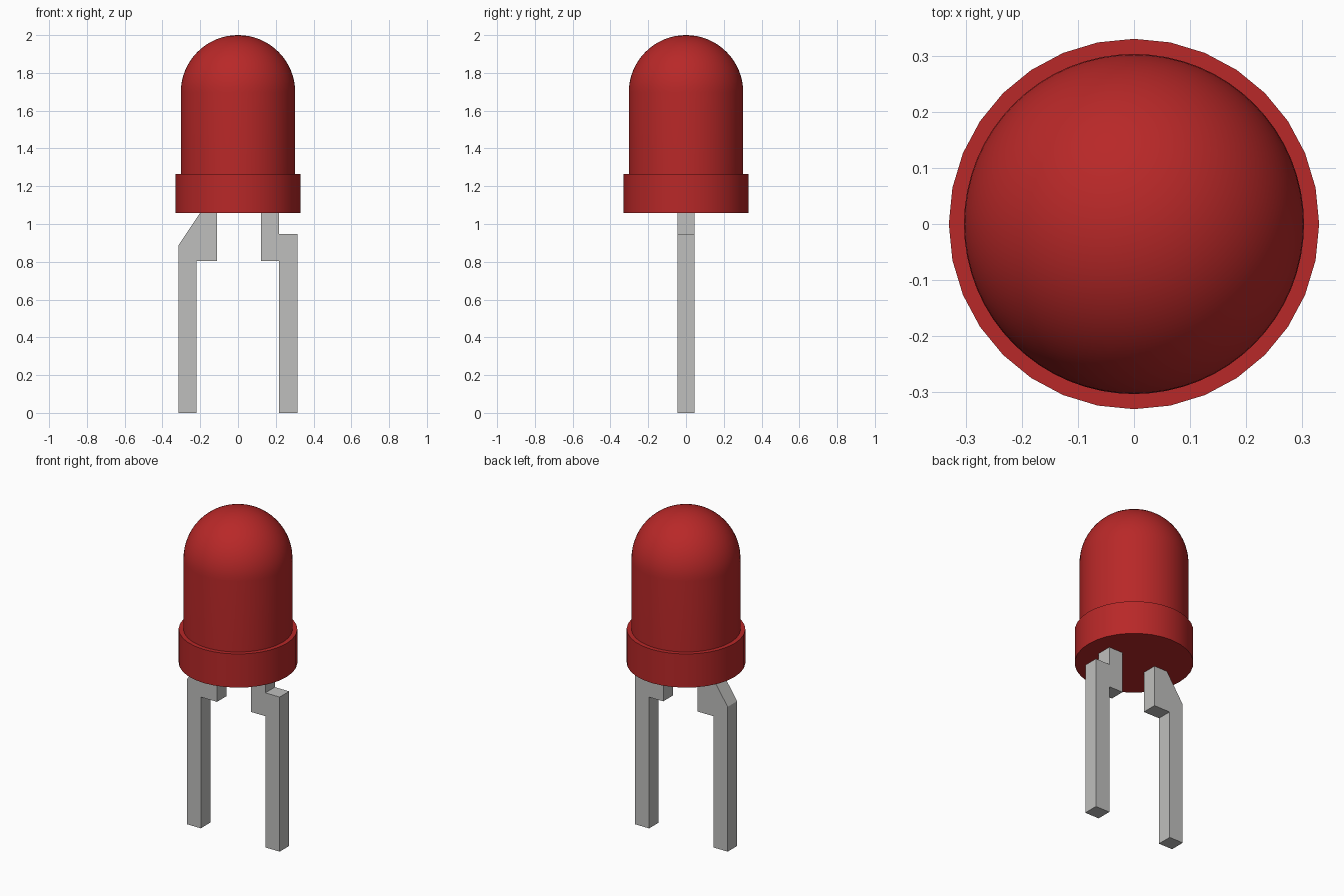
import bpy, bmesh, math

cube = bpy.data.objects.get("Cube")
if cube:
    bpy.data.objects.remove(cube, do_unlink=True)


def material(name, rgb, rough):
    m = bpy.data.materials.new(name)
    m.use_nodes = True
    m.diffuse_color = (*rgb, 1)
    bsdf = next(n for n in m.node_tree.nodes if n.type == 'BSDF_PRINCIPLED')
    bsdf.inputs["Base Color"].default_value = (*rgb, 1)
    bsdf.inputs["Roughness"].default_value = rough
    return m


RED = material("red_plastic", (0.48, 0.021, 0.021), 0.4)
GREY = material("grey_metal", (0.52, 0.52, 0.51), 0.4)


def add_object(name, bm, mat, smooth=False):
    bmesh.ops.remove_doubles(bm, verts=bm.verts, dist=1e-5)
    bmesh.ops.recalc_face_normals(bm, faces=bm.faces)
    mesh = bpy.data.meshes.new(name)
    bm.to_mesh(mesh)
    bm.free()
    mesh.materials.append(mat)
    ob = bpy.data.objects.new(name, mesh)
    bpy.context.collection.objects.link(ob)
    if smooth:
        bpy.ops.object.select_all(action='DESELECT')
        ob.select_set(True)
        bpy.context.view_layer.objects.active = ob
        bpy.ops.object.shade_smooth_by_angle(angle=math.radians(35))
    return ob


def lathe(name, profile, steps, mat):
    """Spin an (r, z) profile around the z axis."""
    bm = bmesh.new()
    vs = [bm.verts.new((r, 0, z)) for r, z in profile]
    es = [bm.edges.new(p) for p in zip(vs, vs[1:])]
    bmesh.ops.spin(bm, geom=vs + es, cent=(0, 0, 0), axis=(0, 0, 1),
                   angle=2 * math.pi, steps=steps)
    return add_object(name, bm, mat, smooth=True)


def plate(name, outline, half_depth, mat):
    """Extrude an (x, z) outline along y, centred on y = 0."""
    bm = bmesh.new()
    face = bm.faces.new([bm.verts.new((x, -half_depth, z)) for x, z in outline])
    ext = bmesh.ops.extrude_face_region(bm, geom=[face])
    bmesh.ops.translate(bm, vec=(0, 2 * half_depth, 0),
                        verts=[v for v in ext["geom"] if isinstance(v, bmesh.types.BMVert)])
    return add_object(name, bm, mat)


# Domed bulb: straight wall, then a quarter circle up to the pole
R, TOP = 0.303, 2.0
arc = [(R * math.cos(a), TOP - R + R * math.sin(a))
       for a in (math.pi / 2 * i / 16 for i in range(16))]
lathe("bulb", [(0, 1.07), (R, 1.07)] + arc + [(0, TOP)], 64, RED)

# Collar around the bottom of the bulb
lathe("collar", [(0, 1.058), (0.33, 1.058), (0.33, 1.264), (0, 1.264)], 32, RED)

# Bent flat leads, reaching just inside the collar
plate("right_lead", [(-0.315, 0), (-0.22, 0), (-0.22, 0.805), (-0.11, 0.805),
                     (-0.11, 1.07), (-0.193, 1.07), (-0.315, 0.888)], 0.046, GREY)
plate("left_lead", [(0.218, 0), (0.315, 0), (0.315, 0.948), (0.218, 0.948),
                    (0.218, 1.07), (0.122, 1.07), (0.122, 0.805), (0.218, 0.805)],
      0.046, GREY)
